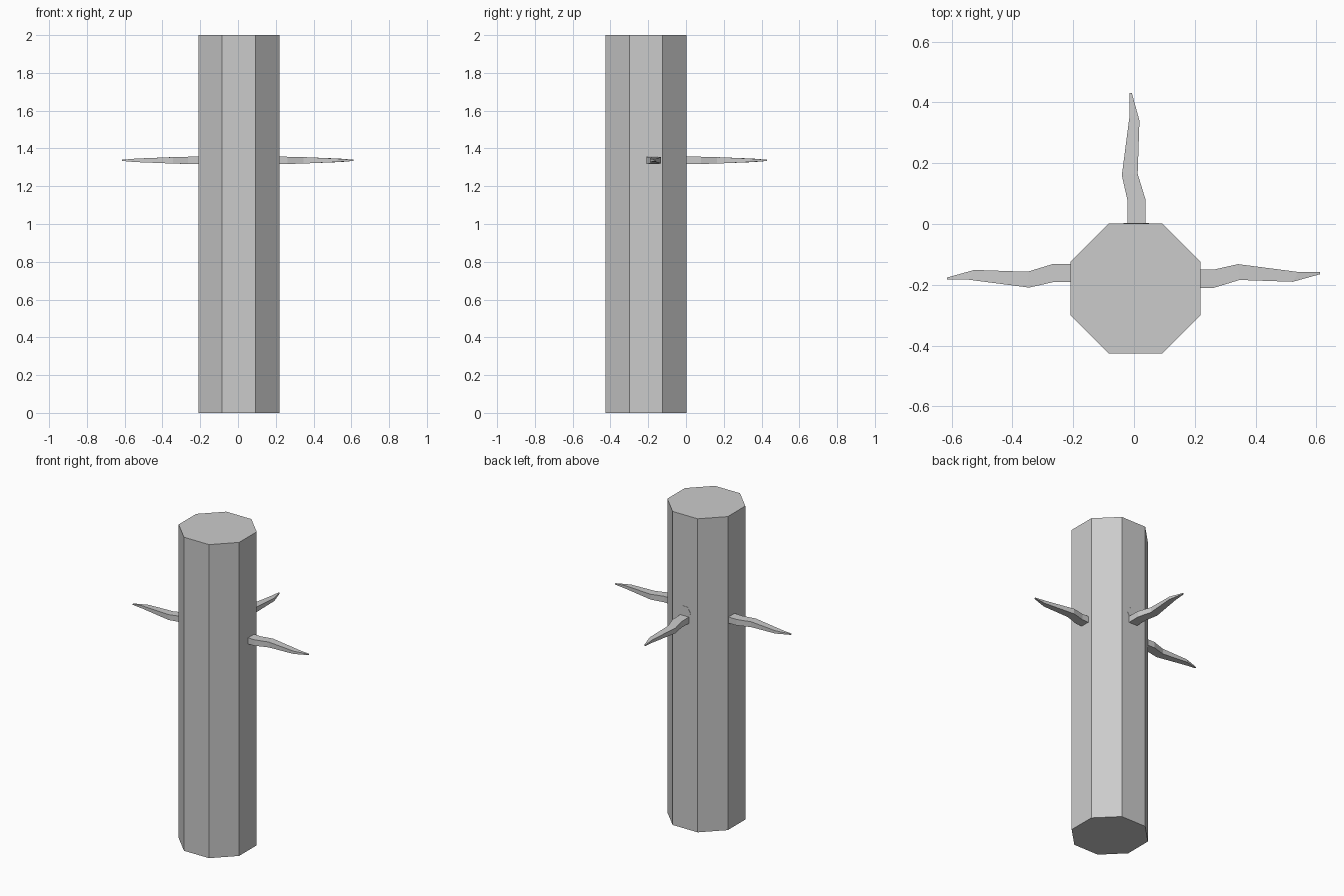
import bpy, bmesh
from math import pi
from mathutils import Matrix

if "Cube" in bpy.data.objects:
    bpy.data.objects.remove(bpy.data.objects["Cube"])


def mesh_object(name, bm):
    bmesh.ops.recalc_face_normals(bm, faces=bm.faces[:])
    me = bpy.data.meshes.new(name)
    bm.to_mesh(me)
    bm.free()
    ob = bpy.data.objects.new(name, me)
    bpy.context.collection.objects.link(ob)
    return ob


def prism(name, sides, radius, depth, matrix):
    bm = bmesh.new()
    bmesh.ops.create_cone(bm, cap_ends=True, segments=sides, radius1=radius,
                          radius2=radius, depth=depth, matrix=matrix)
    return mesh_object(name, bm)


# Octagonal trunk, flat side to the front
prism("trunk", 8, 0.231, 2.0,
      Matrix.Translation((0.005, -0.212, 1.0)) @ Matrix.Rotation(pi / 8, 4, 'Z'))

# Small knot lying almost flush on the back, just above the rear branch
prism("knot", 6, 0.042, 0.02,
      Matrix.Translation((0.008, -0.007, 1.382)) @ Matrix.Rotation(pi / 2, 4, 'X')
      @ Matrix.Rotation(pi / 6, 4, 'Z'))

# Branch stations: left edge (along, across), right edge (along, across), half height
STATIONS = [
    ((-0.03, 0.030), (-0.03, -0.030), 0.021),
    ((0.08, 0.030), (0.08, -0.030), 0.019),
    ((0.16, 0.048), (0.165, -0.004), 0.017),
    ((0.36, 0.022), (0.34, -0.010), 0.009),
    ((0.43, 0.022), (0.43, 0.015), 0.003),
]


def branch(name, x, y, angle):
    bm = bmesh.new()
    rings = []
    for left, right, h in STATIONS:
        corners = [(*left, h), (*left, -h), (*right, -h), (*right, h)]
        rings.append([bm.verts.new(c) for c in corners])
    for a, b in zip(rings, rings[1:]):
        for i in range(4):
            j = (i + 1) % 4
            bm.faces.new((a[i], a[j], b[j], b[i]))
    bm.faces.new(rings[0])
    bm.faces.new(rings[-1])
    bm.transform(Matrix.Translation((x, y, 1.337)) @ Matrix.Rotation(angle, 4, 'Z'))
    mesh_object(name, bm)


# Three identical crooked branches
branch("right_branch", 0.182, -0.18, 0)
branch("rear_branch", 0.008, 0.0, pi / 2)
branch("left_branch", -0.185, -0.161, pi)
